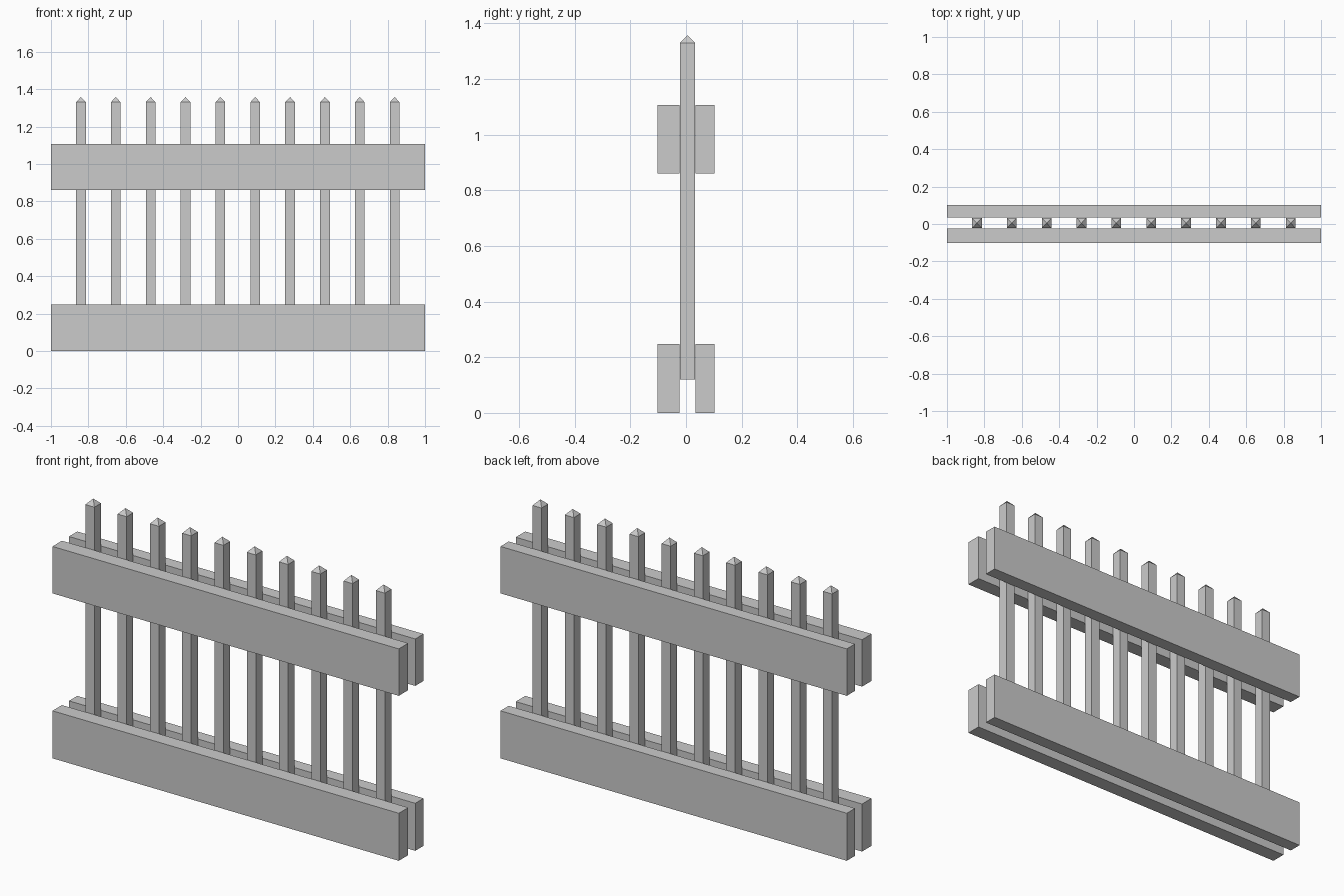
import bpy, bmesh

if "Cube" in bpy.data.objects:
    bpy.data.objects.remove(bpy.data.objects["Cube"])


def make_object(name, bm):
    bmesh.ops.recalc_face_normals(bm, faces=bm.faces)
    mesh = bpy.data.meshes.new(name)
    bm.to_mesh(mesh)
    bm.free()
    obj = bpy.data.objects.new(name, mesh)
    bpy.context.collection.objects.link(obj)
    return obj


def box(bm, lo, hi):
    geom = bmesh.ops.create_cube(bm, size=1)
    for v in geom["verts"]:
        for i in range(3):
            v.co[i] = hi[i] if v.co[i] > 0 else lo[i]
    return geom["verts"]


# Paired horizontal rails, front and back of the pickets
for level, z0, z1 in (("lower", 0.0, 0.248), ("upper", 0.861, 1.106)):
    for side, y0, y1 in (("front", -0.102, -0.024), ("back", 0.034, 0.102)):
        bm = bmesh.new()
        box(bm, (-1, y0, z0), (1, y1, z1))
        make_object(f"{level}_{side}_rail", bm)

# Square pickets with pyramid tips
COUNT, FIRST, STEP, HALF = 10, -0.840, 0.1864, 0.026
Y_MID, BOTTOM, SHOULDER, TIP = 0.005, 0.12, 1.33, 1.358
for i in range(COUNT):
    x = FIRST + i * STEP
    bm = bmesh.new()
    box(bm, (x - HALF, Y_MID - 0.027, BOTTOM), (x + HALF, Y_MID + 0.027, SHOULDER))
    top = max(bm.faces, key=lambda f: f.calc_center_median().z)
    tip = bmesh.ops.poke(bm, faces=[top])["verts"][0]
    tip.co.z = TIP
    make_object(f"picket_{i + 1}", bm)
